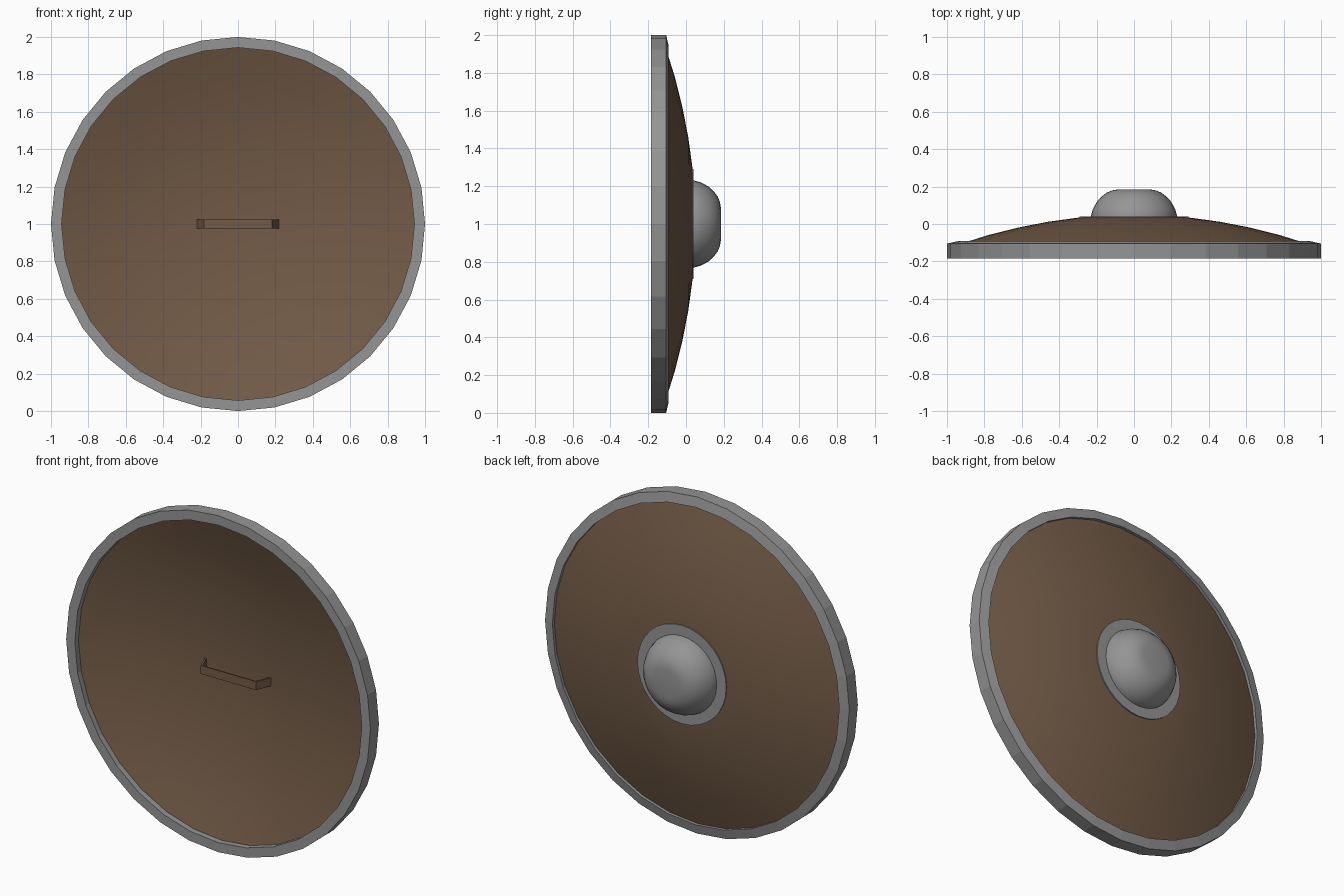
import bpy, bmesh, math

if "Cube" in bpy.data.objects:
    bpy.data.objects.remove(bpy.data.objects["Cube"])

SEGMENTS = 32
CENTRE_Z = 1.0


def material(name, colour):
    m = bpy.data.materials.new(name)
    m.diffuse_color = (*colour, 1)
    m.use_nodes = True
    m.node_tree.nodes["Principled BSDF"].inputs["Base Color"].default_value = m.diffuse_color
    return m


wood = material("brown wood", (0.17, 0.105, 0.063))
steel = material("grey steel", (0.30, 0.30, 0.30))


def finish(bm, name, mat, smooth_angle=None):
    bmesh.ops.recalc_face_normals(bm, faces=bm.faces)
    mesh = bpy.data.meshes.new(name)
    bm.to_mesh(mesh)
    bm.free()
    mesh.materials.append(mat)
    obj = bpy.data.objects.new(name, mesh)
    bpy.context.collection.objects.link(obj)
    if smooth_angle:
        bpy.ops.object.select_all(action='DESELECT')
        obj.select_set(True)
        bpy.context.view_layer.objects.active = obj
        bpy.ops.object.shade_smooth_by_angle(angle=math.radians(smooth_angle))
    return obj


def lathe(name, profile, mat, smooth_angle=None, closed=False):
    """Spin (radius, y) points around the shield's y axis."""
    bm = bmesh.new()
    rings = []
    for r, y in profile:
        if r < 1e-6:
            rings.append([bm.verts.new((0, y, CENTRE_Z))] * SEGMENTS)
        else:
            rings.append([bm.verts.new((r * math.sin(a), y, CENTRE_Z + r * math.cos(a)))
                          for a in (math.tau * i / SEGMENTS for i in range(SEGMENTS))])
    pairs = list(zip(rings, rings[1:]))
    if closed:
        pairs.append((rings[-1], rings[0]))
    for a, b in pairs:
        for i in range(SEGMENTS):
            j = (i + 1) % SEGMENTS
            corners = list(dict.fromkeys((a[i], a[j], b[j], b[i])))
            bm.faces.new(corners)
    return finish(bm, name, mat, smooth_angle)


# Domed wooden board with a hollow front
def dome(r):
    return min(0.05 - 0.18 * r * r, 0.036)


radii = (0.0, 0.15, 0.30, 0.46, 0.62, 0.78, 0.95)
outer = [(r, dome(r)) for r in radii]
inner = [(r, 0.01 - 0.18 * r * r) for r in reversed(radii)]
lathe("wooden_board", outer + inner, wood, 30)

# Steel rim with a slightly raised inner edge on the boss side
lathe("rim", [(1.0, -0.185), (1.0, -0.105), (0.943, -0.092), (0.943, -0.185)],
      steel, closed=True)

# Flat flange and rounded boss
lathe("boss_flange", [(0, 0.02), (0.292, 0.02), (0.292, 0.04), (0, 0.04)], steel, 30)
lathe("boss", [(0, 0.03), (0.23, 0.03), (0.23, 0.045), (0.22, 0.08), (0.198, 0.12),
               (0.172, 0.148), (0.145, 0.168), (0.115, 0.18), (0.085, 0.185),
               (0, 0.185)], steel, 40)

# Thin bent handle strap: a path given thickness and height
path = [(-0.222, 0.01), (-0.182, -0.09), (0.182, -0.09), (0.222, 0.01)]
inside = [(-0.212, 0.01), (-0.175, -0.082), (0.175, -0.082), (0.212, 0.01)]
bm = bmesh.new()
for i in range(3):
    quad = [path[i], path[i + 1], inside[i + 1], inside[i]]
    bm.faces.new([bm.verts.new((x, y, CENTRE_Z - 0.025)) for x, y in quad])
bmesh.ops.remove_doubles(bm, verts=bm.verts, dist=1e-5)
top = bmesh.ops.extrude_face_region(bm, geom=bm.faces[:])
bmesh.ops.translate(bm, vec=(0, 0, 0.05),
                    verts=[v for v in top["geom"] if isinstance(v, bmesh.types.BMVert)])
finish(bm, "handle", wood)
